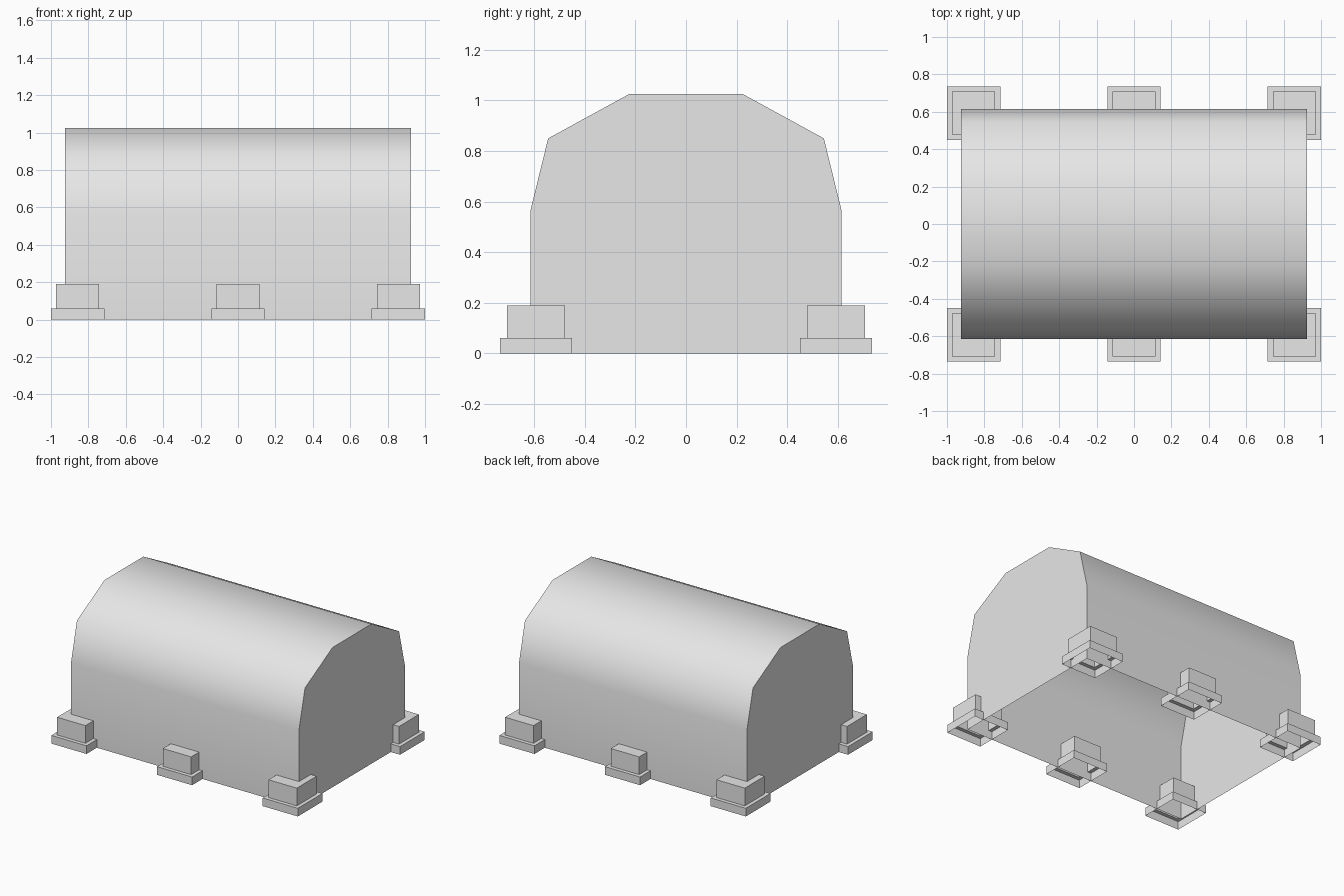
import bpy
import bmesh

cube = bpy.data.objects.get("Cube")
if cube:
    bpy.data.objects.remove(cube, do_unlink=True)

# Single plain grey material
grey = bpy.data.materials.new("plain grey")
grey.use_nodes = True
grey.diffuse_color = (0.8, 0.8, 0.8, 1)
grey.node_tree.nodes["Principled BSDF"].inputs["Base Color"].default_value = grey.diffuse_color


def finish(name, bm):
    mesh = bpy.data.meshes.new(name)
    bm.to_mesh(mesh)
    bm.free()
    mesh.materials.append(grey)
    obj = bpy.data.objects.new(name, mesh)
    bpy.context.collection.objects.link(obj)
    return obj


# Shelter shell: arched profile run along x, closed ends, open underneath
def build_shell(half_length):
    half = [(0.615, 0), (0.615, 0.565), (0.545, 0.85), (0.225, 1.025)]
    profile = half + [(-y, z) for y, z in reversed(half)]
    bm = bmesh.new()
    right = [bm.verts.new((half_length, y, z)) for y, z in profile]
    left = [bm.verts.new((-half_length, y, z)) for y, z in profile]
    for i in range(len(profile) - 1):
        face = bm.faces.new((right[i], right[i + 1], left[i + 1], left[i]))
        face.smooth = True
    for ring in (right, left[::-1]):
        end = bm.faces.new(ring)
        for edge in end.edges:
            edge.smooth = False
    return finish("shelter_shell", bm)


# Stepped foot: hollow plinth and block in one skin, open underneath
def build_foot(name, cx, cy):
    levels = [(0.1425, 0), (0.1425, 0.06), (0.115, 0.06), (0.115, 0.19)]
    corners = [(-1, -1), (1, -1), (1, 1), (-1, 1)]
    bm = bmesh.new()
    rings = [[bm.verts.new((cx + r * sx, cy + r * sy, z)) for sx, sy in corners]
             for r, z in levels]
    for low, high in zip(rings, rings[1:]):
        for i in range(4):
            j = (i + 1) % 4
            bm.faces.new((low[i], low[j], high[j], high[i]))
    bm.faces.new(rings[-1])
    return finish(name, bm)


build_shell(0.925)
for side, y in (("front", -0.5925), ("back", 0.5925)):
    for place, x in (("right", -0.8575), ("middle", 0), ("left", 0.8575)):
        build_foot(f"{side}_{place}_foot", x, y)
